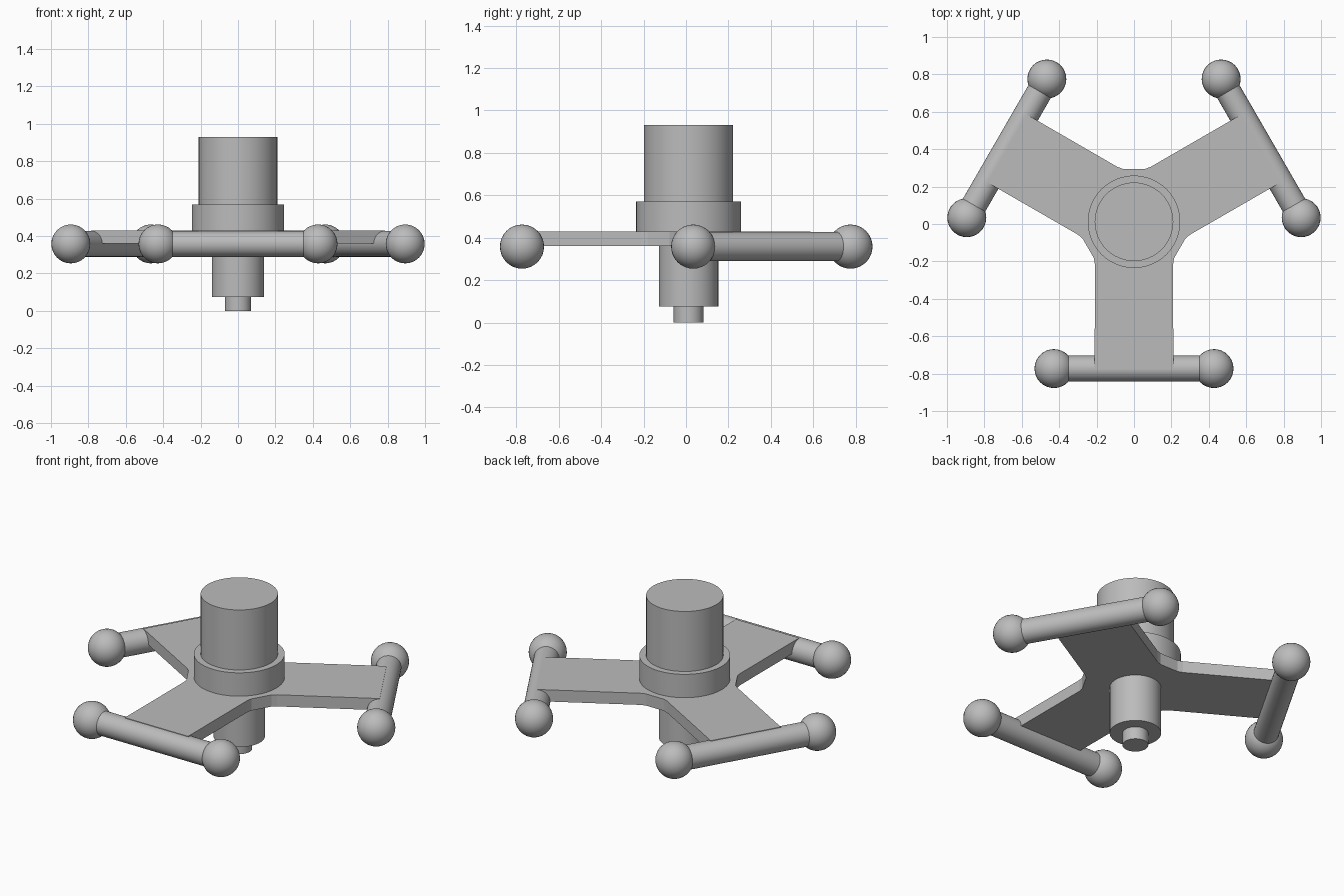
import bpy, bmesh, math
from mathutils import Matrix, Vector

if "Cube" in bpy.data.objects:
    bpy.data.objects.remove(bpy.data.objects["Cube"])

HUB = Vector((0, 0.012, 0))     # axis of the motor and spider plate
REACH, SPREAD = 0.785, 0.428    # crossbar distance and ball offset
BAR_Z = 0.358

grey = bpy.data.materials.new("plain grey")
grey.use_nodes = True
grey.diffuse_color = (0.5, 0.5, 0.5, 1)
grey.node_tree.nodes["Principled BSDF"].inputs["Base Color"].default_value = (0.5, 0.5, 0.5, 1)


def finish(obj, name, smooth=True):
    obj.name = name
    obj.data.materials.append(grey)
    if smooth:
        bpy.ops.object.shade_smooth_by_angle(angle=math.radians(35))
    return obj


def cylinder(name, radius, bottom, top):
    bpy.ops.mesh.primitive_cylinder_add(vertices=64, radius=radius, depth=top - bottom,
                                        location=HUB + Vector((0, 0, (bottom + top) / 2)))
    return finish(bpy.context.object, name)


# Motor stack on the central axis
cylinder("motor_body", 0.21, 0.56, 0.93)
cylinder("motor_flange", 0.247, 0.42, 0.57)
cylinder("lower_housing", 0.14, 0.075, 0.37)
cylinder("shaft", 0.07, 0, 0.085)

# Three-armed plate with softened inner corners
outline = []
for k in range(3):
    arm_turn = Matrix.Rotation(math.radians(120 * k), 3, "Z")
    corner_turn = Matrix.Rotation(math.radians(120 * k - 120), 3, "Z")
    for x, y in ((-0.21, -REACH), (0.21, -REACH)):
        outline.append(arm_turn @ Vector((x, y, 0)))
    for x, y in ((0.09, 0.294), (0.06, 0.283), (-0.06, 0.283), (-0.09, 0.294)):
        outline.append(corner_turn @ Vector((x, y, 0)))
bm = bmesh.new()
face = bm.faces.new([bm.verts.new(p + HUB + Vector((0, 0, 0.36))) for p in outline])
top = bmesh.ops.extrude_face_region(bm, geom=[face])["geom"]
bmesh.ops.translate(bm, vec=(0, 0, 0.07),
                    verts=[v for v in top if isinstance(v, bmesh.types.BMVert)])
bmesh.ops.recalc_face_normals(bm, faces=bm.faces)
mesh = bpy.data.meshes.new("spider_plate")
bm.to_mesh(mesh)
bm.free()
plate = bpy.data.objects.new("spider_plate", mesh)
bpy.context.collection.objects.link(plate)
finish(plate, "spider_plate", smooth=False)

# Crossbar with a ball on each end, at the tip of every arm
for k, arm in enumerate(("front", "left", "right")):
    angle = math.radians(120 * k)
    turn = Matrix.Rotation(angle, 3, "Z")
    centre = HUB + turn @ Vector((0, -REACH, BAR_Z))
    bpy.ops.mesh.primitive_cylinder_add(vertices=32, radius=0.069, depth=2 * SPREAD,
                                        location=centre, rotation=(0, math.pi / 2, angle))
    finish(bpy.context.object, arm + "_crossbar")
    for side, end in ((-1, "_ball_a"), (1, "_ball_b")):
        bpy.ops.mesh.primitive_uv_sphere_add(
            segments=32, ring_count=16, radius=0.104,
            location=centre + turn @ Vector((side * SPREAD, 0, 0)))
        finish(bpy.context.object, arm + end)
